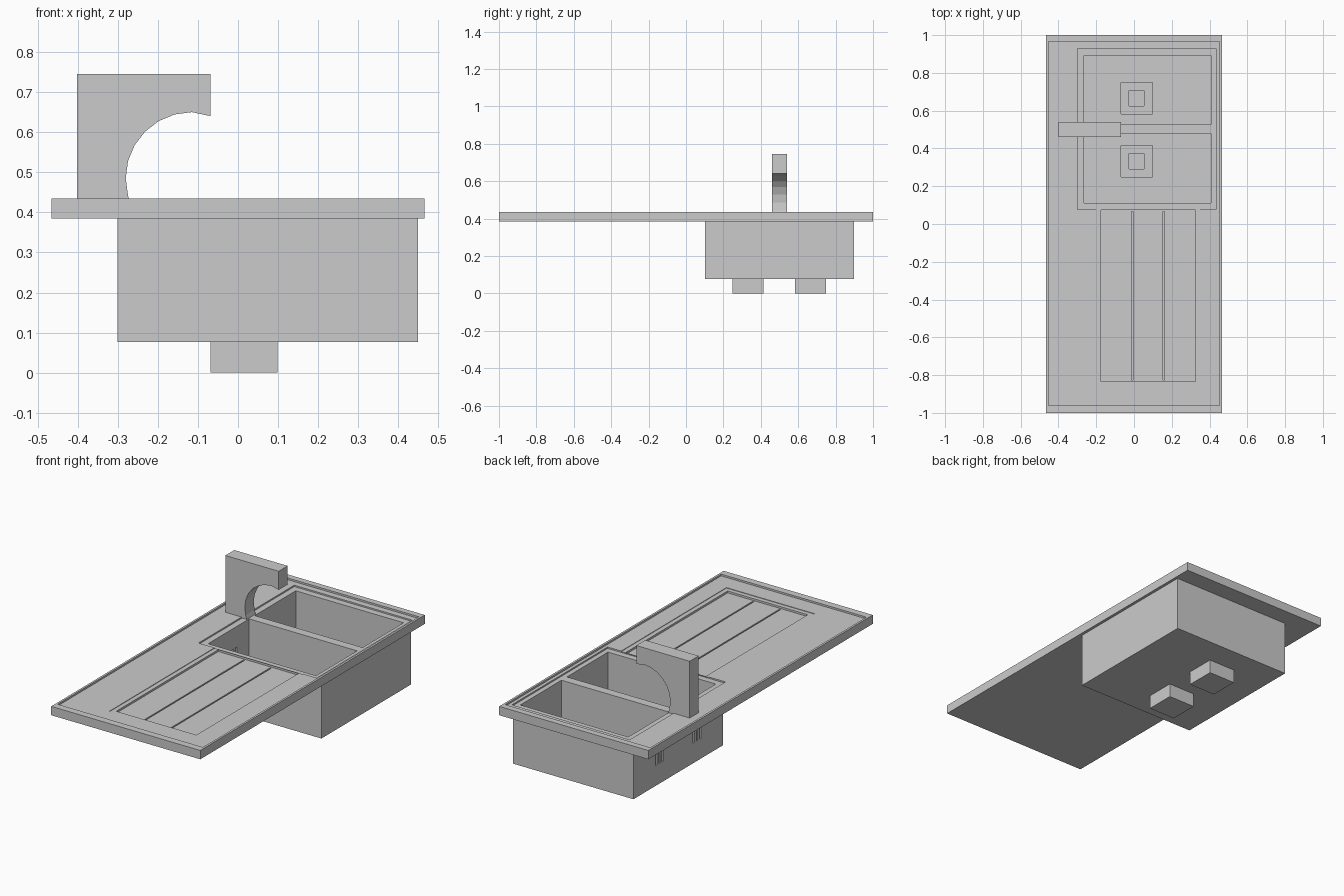
import bpy, bmesh, math

if "Cube" in bpy.data.objects:
    bpy.data.objects.remove(bpy.data.objects["Cube"])


def box(name, x, y, z):
    """Axis-aligned box from (min, max) ranges."""
    bm = bmesh.new()
    bmesh.ops.create_cube(bm, size=1)
    for v in bm.verts:
        v.co = [r[0] if c < 0 else r[1] for c, r in zip(v.co, (x, y, z))]
    return add(name, bm)


def add(name, bm):
    mesh = bpy.data.meshes.new(name)
    bm.to_mesh(mesh)
    bm.free()
    ob = bpy.data.objects.new(name, mesh)
    bpy.context.collection.objects.link(ob)
    return ob


def cut(target, *ranges):
    """Subtract boxes from the target one after another."""
    for r in ranges:
        cutter = box("cutter", *r)
        mod = target.modifiers.new("cut", 'BOOLEAN')
        mod.operation, mod.solver, mod.object = 'DIFFERENCE', 'EXACT', cutter
        bpy.context.view_layer.objects.active = target
        bpy.ops.object.modifier_apply(modifier=mod.name)
        bpy.data.objects.remove(cutter, do_unlink=True)


TOP, UNDER, FLOOR = 0.435, 0.385, 0.095
BOWL_X = (-0.265, 0.408)
BOWLS_Y = [(0.112, 0.478), (0.527, 0.893)]
DRAINS_Y = [0.332, 0.666]
DRAIN_X = (-0.068, 0.098)

# Worktop with rim, sunken bowl surround and draining board
deck = box("worktop", (-0.465, 0.465), (-1, 1), (UNDER, TOP))
cut(deck,
    ((-0.453, 0.453), (-0.96, 0.965), (0.425, 0.5)),
    ((-0.30, 0.435), (0.077, 0.93), (0.417, 0.5)),
    ((-0.20, 0.35), (-0.86, 0.09), (0.422, 0.5)),
    ((-0.175, 0.325), (-0.835, 0.075), (0.411, 0.5)))
for i in (1, 2):
    gx = -0.175 + i * 0.5 / 3
    cut(deck, ((gx - 0.004, gx + 0.004), (-0.825, 0.065), (0.403, 0.5)))
for by in BOWLS_Y:
    cut(deck, (BOWL_X, by, (0.3, 0.5)))

# Twin bowls hanging below the worktop
bowls = box("twin_bowls", (-0.301, 0.449), (0.102, 0.898), (0.077, UNDER))
for by, dy in zip(BOWLS_Y, DRAINS_Y):
    cut(bowls, (BOWL_X, by, (FLOOR, 0.5)),
        (DRAIN_X, (dy - 0.083, dy + 0.083), (0.05, 0.2)))
    # Overflow slots in the rear wall of each bowl
    for k in (-1, 0, 1):
        sy = dy + k * 0.03
        cut(bowls, ((-0.35, -0.2), (sy - 0.006, sy + 0.006), (0.19, 0.30)))

# Square drains
for n, dy in enumerate(DRAINS_Y, 1):
    drain = box(f"drain_{n}", DRAIN_X, (dy - 0.083, dy + 0.083), (0, 0.077))
    cut(drain, ((-0.026, 0.054), (dy - 0.04, dy + 0.04), (0.015, 0.2)))

# Tap: flat block with a round bite taken out of the lower corner
cx, cz, r = -0.115, 0.485, 0.165
profile = [(-0.068, 0.745), (-0.401, 0.745), (-0.401, 0.42), (-0.268, 0.42)]
profile += [(cx + r * math.cos(math.radians(a)), cz + r * math.sin(math.radians(a)))
            for a in range(195, 75, -15)]
profile.append((-0.068, 0.64))
bm = bmesh.new()
face = bm.faces.new([bm.verts.new((x, 0.46, z)) for x, z in profile])
ext = bmesh.ops.extrude_face_region(bm, geom=[face])
for v in ext["geom"]:
    if isinstance(v, bmesh.types.BMVert):
        v.co.y = 0.54
bmesh.ops.recalc_face_normals(bm, faces=bm.faces)
add("tap", bm)
